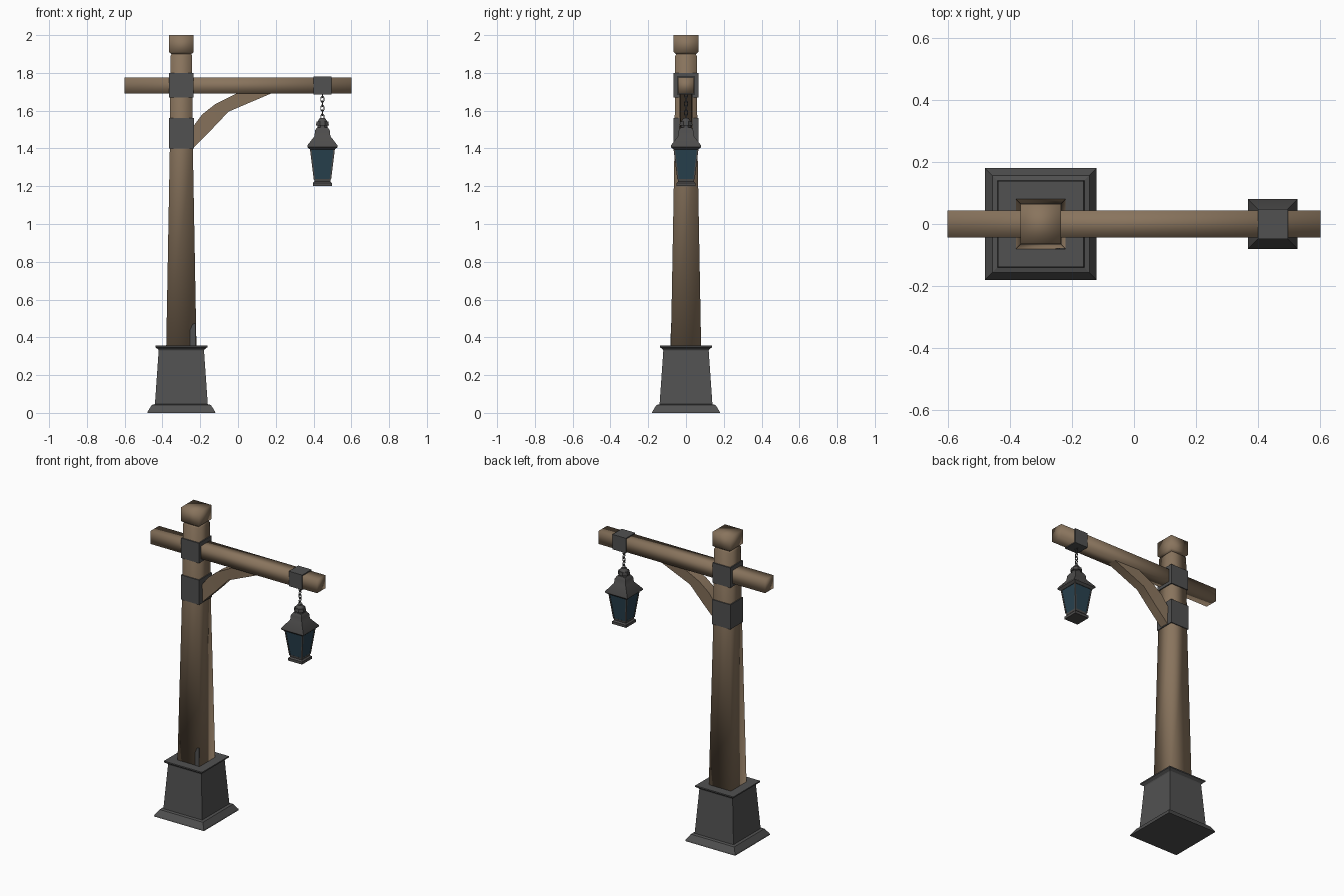
import bpy, bmesh, math
from mathutils import Matrix, Vector

if "Cube" in bpy.data.objects:
    bpy.data.objects.remove(bpy.data.objects["Cube"])


def mat(name, rgb):
    m = bpy.data.materials.new(name)
    m.diffuse_color = (*rgb, 1)
    m.use_nodes = True
    m.node_tree.nodes["Principled BSDF"].inputs["Base Color"].default_value = m.diffuse_color
    return m


WOOD = mat("weathered wood", (0.25, 0.175, 0.11))
METAL = mat("dark iron", (0.082, 0.082, 0.082))
LAMP = mat("lantern iron", (0.075, 0.073, 0.072))
GLASS = mat("blue glass", (0.022, 0.055, 0.08))
PX, LX = -0.30, 0.447   # post and lantern axes


def finish(name, bm, m, smooth=None):
    bmesh.ops.recalc_face_normals(bm, faces=bm.faces)
    me = bpy.data.meshes.new(name)
    bm.to_mesh(me)
    bm.free()
    me.materials.append(m)
    ob = bpy.data.objects.new(name, me)
    bpy.context.collection.objects.link(ob)
    if smooth:
        bpy.context.view_layer.objects.active = ob
        ob.select_set(True)
        bpy.ops.object.shade_smooth_by_angle(angle=math.radians(smooth))
        ob.select_set(False)
    return ob


def square_stack(name, x, profile, m, smooth=None):
    """Square rings (half width, z) joined into a closed solid."""
    bm = bmesh.new()
    rings = [[bm.verts.new((x + sx * h, sy * h, z))
              for sx, sy in ((-1, -1), (1, -1), (1, 1), (-1, 1))] for h, z in profile]
    for a, b in zip(rings, rings[1:]):
        for i in range(4):
            j = (i + 1) % 4
            bm.faces.new((a[i], a[j], b[j], b[i]))
    bm.faces.new(rings[0])
    bm.faces.new(rings[-1])
    return finish(name, bm, m, smooth)


def box(name, lo, hi, m, smooth=None):
    bm = bmesh.new()
    lo, hi = Vector(lo), Vector(hi)
    bmesh.ops.create_cube(bm, size=1, matrix=Matrix.Translation((lo + hi) / 2)
                          @ Matrix.Diagonal((*(hi - lo), 1)))
    return finish(name, bm, m, smooth)


# Stone-like iron base
square_stack("base_foot", PX, [(0.18, 0), (0.178, 0.008), (0.156, 0.042), (0.14, 0.046)], METAL)
square_stack("base_body", PX, [(0.14, 0.044), (0.12, 0.33), (0.122, 0.336),
                               (0.138, 0.348), (0.138, 0.356), (0.08, 0.356)], METAL)

# Tapered post and its cap
square_stack("post", PX, [(0.08, 0.35), (0.061, 1.40), (0.057, 1.89), (0.05, 1.905)], WOOD, 100)
square_stack("post_cap", PX, [(0.05, 1.897), (0.065, 1.91), (0.065, 2.0)], WOOD, 100)

# Small iron plate at the foot of the post
bm = bmesh.new()
tilt = 0.019 / 1.05
pts = [(-0.253, 0.355), (-0.224, 0.355), (-0.224, 0.475), (-0.24, 0.47), (-0.253, 0.44)]
f = bm.faces.new([bm.verts.new((x, -0.082 + (z - 0.35) * tilt, z)) for x, z in pts])
ext = bmesh.ops.extrude_face_region(bm, geom=[f])
for v in ext["geom"]:
    if isinstance(v, bmesh.types.BMVert):
        v.co.y += 0.004
finish("post_plate", bm, METAL)

# Crossbeam
box("crossbeam", (-0.6, -0.043, 1.69), (0.6, 0.043, 1.775), WOOD, 100)

# Iron bands
for name, z0, z1, h in (("upper_band", 1.67, 1.80, 0.065), ("lower_band", 1.40, 1.56, 0.066)):
    box(name, (PX - h, -h, z0), (PX + h, h, z1), METAL)
box("beam_band", (0.40, -0.048, 1.685), (0.496, 0.048, 1.782), METAL)

# Curved brace: upper and lower edge points, narrower on the underside
upper = [(-0.25, 1.50), (-0.19, 1.58), (-0.12, 1.635), (0.0, 1.695)]
lower = [(-0.25, 1.39), (-0.14, 1.50), (-0.05, 1.595), (0.185, 1.695)]
bm = bmesh.new()
sections = [[bm.verts.new(c) for c in ((u[0], -0.035, u[1]), (u[0], 0.035, u[1]),
                                       (l[0], 0.03, l[1]), (l[0], -0.03, l[1]))]
            for u, l in zip(upper, lower)]
for a, b in zip(sections, sections[1:]):
    for i in range(4):
        j = (i + 1) % 4
        bm.faces.new((a[i], a[j], b[j], b[i]))
bm.faces.new(sections[0])
bm.faces.new(sections[-1])
finish("brace", bm, WOOD, 30)

# Chain of alternating oval links
for i in range(6):
    bpy.ops.mesh.primitive_torus_add(major_radius=0.0105, minor_radius=0.003,
                                     major_segments=10, minor_segments=5,
                                     location=(LX, 0, 1.566 + i * 0.0235))
    link = bpy.context.object
    link.name = f"chain_link_{i + 1}"
    link.scale = (0.85, 1.45, 1)
    link.rotation_euler = (math.pi / 2, 0, (i % 2) * math.pi / 2)
    link.data.materials.append(METAL)
    bpy.ops.object.shade_smooth()

# Lantern: foot, glass, corner bars, roof and finial
square_stack("lantern_foot", LX, [(0.05, 1.20), (0.05, 1.217), (0.042, 1.225), (0.044, 1.238)], LAMP)
square_stack("lantern_glass", LX, [(0.043, 1.235), (0.064, 1.405)], GLASS)
for sx in (-1, 1):
    for sy in (-1, 1):
        bm = bmesh.new()
        ends = []
        for h, z in ((0.042, 1.235), (0.063, 1.405)):
            ends.append([bm.verts.new((LX + sx * h + dx * 0.004, sy * h + dy * 0.004, z))
                         for dx, dy in ((-1, -1), (1, -1), (1, 1), (-1, 1))])
        for i in range(4):
            j = (i + 1) % 4
            bm.faces.new((ends[0][i], ends[0][j], ends[1][j], ends[1][i]))
        finish("lantern_corner_bar", bm, LAMP)
square_stack("lantern_roof", LX, [(0.066, 1.395), (0.08, 1.407), (0.08, 1.416), (0.042, 1.465),
                                  (0.039, 1.495), (0.028, 1.512)], LAMP, 40)
bm = bmesh.new()
for r0, r1, z0, z1 in ((0.028, 0.028, 1.50, 1.525), (0.037, 0.034, 1.522, 1.542),
                       (0.028, 0.016, 1.542, 1.56)):
    bmesh.ops.create_cone(bm, cap_ends=True, segments=8, radius1=r0, radius2=r1, depth=z1 - z0,
                          matrix=Matrix.Translation((LX, 0, (z0 + z1) / 2))
                          @ Matrix.Rotation(math.pi / 8, 4, 'Z'))
finish("lantern_finial", bm, LAMP, 40)
